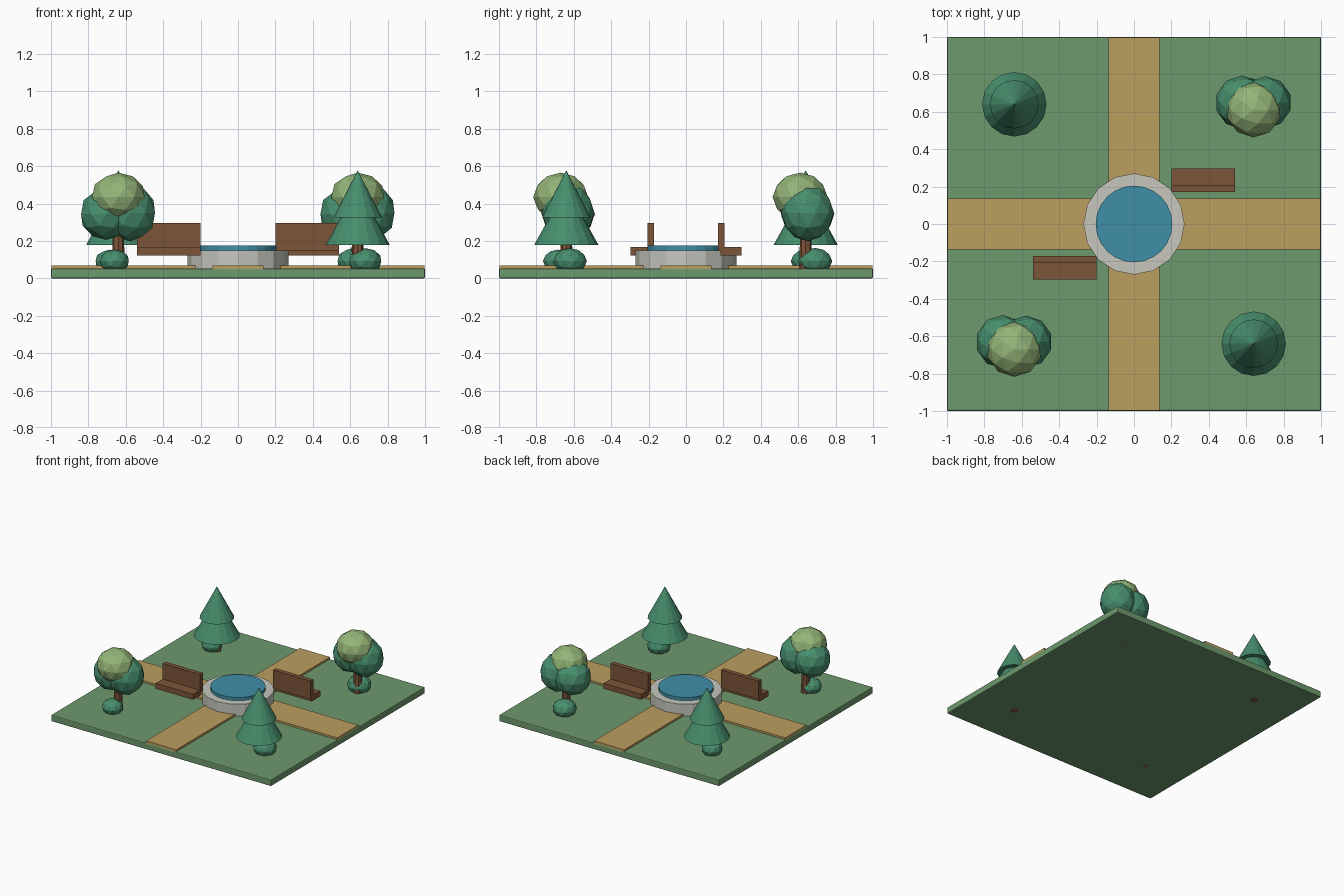
import bpy, bmesh
from math import radians
from mathutils import Matrix, Vector

if "Cube" in bpy.data.objects:
    bpy.data.objects.remove(bpy.data.objects["Cube"])


def mat(name, srgb):
    m = bpy.data.materials.new(name)
    m.diffuse_color = tuple(((c + 0.055) / 1.055) ** 2.4 for c in srgb) + (1,)
    m.use_nodes = True
    m.node_tree.nodes["Principled BSDF"].inputs["Base Color"].default_value = m.diffuse_color
    return m


GRASS = mat("grass", (0.43, 0.60, 0.43))
SAND = mat("sand", (0.74, 0.62, 0.37))
STONE = mat("stone", (0.78, 0.78, 0.75))
WATER = mat("water", (0.25, 0.56, 0.66))
WOOD = mat("wood", (0.49, 0.33, 0.22))
LEAF = mat("leaf", (0.28, 0.56, 0.43))
LIGHT_LEAF = mat("light_leaf", (0.58, 0.71, 0.47))


def finish(name, bm, material):
    bmesh.ops.recalc_face_normals(bm, faces=bm.faces)
    me = bpy.data.meshes.new(name)
    bm.to_mesh(me)
    bm.free()
    me.materials.append(material)
    ob = bpy.data.objects.new(name, me)
    bpy.context.collection.objects.link(ob)
    return ob


def box(name, lo, hi, material):
    size = [b - a for a, b in zip(lo, hi)]
    mid = [(a + b) / 2 for a, b in zip(lo, hi)]
    bm = bmesh.new()
    bmesh.ops.create_cube(bm, size=1, matrix=Matrix.Translation(mid) @ Matrix.Diagonal((*size, 1)))
    return finish(name, bm, material)


def cone(name, x, y, z0, z1, r0, r1, sides, material):
    bm = bmesh.new()
    bmesh.ops.create_cone(bm, cap_ends=True, segments=sides, radius1=r0, radius2=r1,
                          depth=z1 - z0, matrix=Matrix.Translation((x, y, (z0 + z1) / 2)))
    bmesh.ops.remove_doubles(bm, verts=bm.verts, dist=1e-5)
    return finish(name, bm, material)


def blob(name, x, y, z, r, rz, material):
    bm = bmesh.new()
    bmesh.ops.create_icosphere(bm, subdivisions=2, radius=1,
                               matrix=Matrix.Translation((x, y, z)) @ Matrix.Diagonal((r, r, rz, 1)))
    return finish(name, bm, material)


# Lawn slab with softened edges
lawn = box("lawn", (-1, -1, 0), (1, 1, 0.053), GRASS)
bev = lawn.modifiers.new("soft_edge", "BEVEL")
bev.width = 0.007
bev.segments = 2

# Crossing paths as one extruded cross
w, e = 0.137, 0.998
bm = bmesh.new()
verts = []
for k in range(4):
    rot = Matrix.Rotation(radians(90 * k), 3, "Z")
    verts += [bm.verts.new(rot @ Vector(p)) for p in ((e, -w, 0.045), (e, w, 0.045), (w, w, 0.045))]
face = bm.faces.new(verts)
top = bmesh.ops.extrude_face_region(bm, geom=[face], use_keep_orig=True)["geom"]
bmesh.ops.translate(bm, vec=(0, 0, 0.024), verts=[g for g in top if isinstance(g, bmesh.types.BMVert)])
finish("paths", bm, SAND)

# Round pond
cone("basin", 0, 0, 0.053, 0.15, 0.27, 0.27, 16, STONE)
cone("water", 0, 0, 0.12, 0.176, 0.205, 0.205, 24, WATER)

# Benches, point-mirrored about the pond
for s, side in ((1, "back"), (-1, "front")):
    for part, lo, hi in (("seat", (0.2, 0.185, 0.122), (0.54, 0.297, 0.167)),
                         ("backrest", (0.2, 0.17, 0.145), (0.54, 0.207, 0.295))):
        a = [s * v for v in lo[:2]]
        b = [s * v for v in hi[:2]]
        box(f"{side}_bench_{part}", (min(a[0], b[0]), min(a[1], b[1]), lo[2]),
            (max(a[0], b[0]), max(a[1], b[1]), hi[2]), WOOD)

# Round-crowned trees
for s, side in ((1, "back"), (-1, "front")):
    x = y = 0.64 * s
    cone(f"{side}_tree_trunk", x, y, 0, 0.32, 0.036, 0.028, 8, WOOD)
    blob(f"{side}_tree_crown_left", x - 0.063, y + 0.01, 0.345, 0.143, 0.14, LEAF)
    blob(f"{side}_tree_crown_right", x + 0.063, y + 0.01, 0.35, 0.14, 0.152, LEAF)
    blob(f"{side}_tree_crown_top", x, y - 0.03, 0.435, 0.147, 0.13, LIGHT_LEAF)

# Conifers
for s, side in ((1, "front"), (-1, "back")):
    x, y = 0.64 * s, -0.64 * s
    cone(f"{side}_pine_trunk", x, y, 0, 0.24, 0.033, 0.028, 8, WOOD)
    cone(f"{side}_pine_lower_tier", x, y, 0.178, 0.49, 0.172, 0, 16, LEAF)
    cone(f"{side}_pine_upper_tier", x, y, 0.326, 0.578, 0.13, 0, 16, LEAF)

# Bushes, one under each tree
for name, x, y, r in (("front_left", -0.66, -0.685, 0.08), ("back_left", -0.685, 0.64, 0.08),
                      ("front_right", 0.68, -0.62, 0.09), ("back_right", 0.62, 0.69, 0.092)):
    blob(f"{name}_bush", x, y, 0.092, r, r * 0.77, LEAF)
